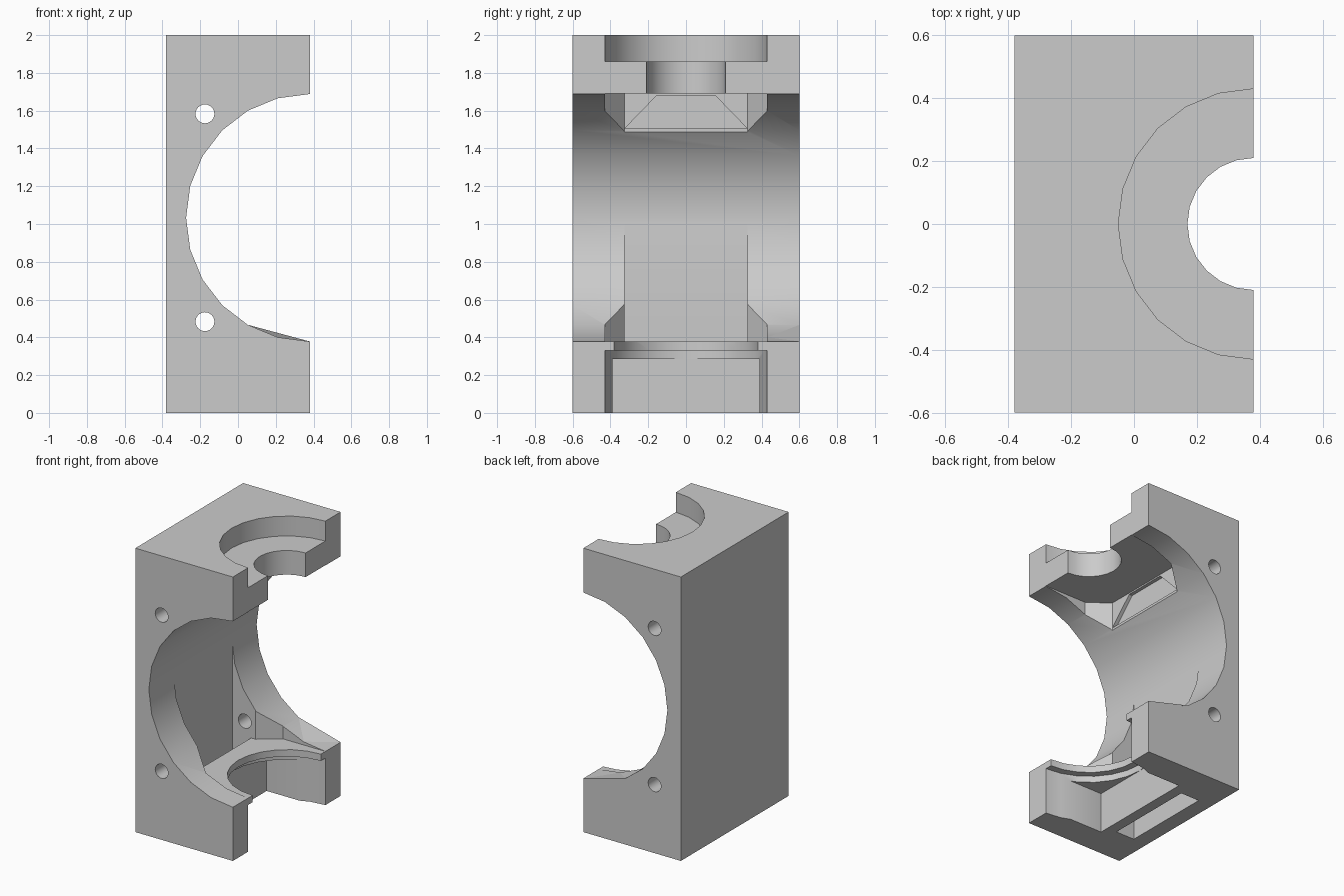
import bpy, bmesh, math

if "Cube" in bpy.data.objects:
    bpy.data.objects.remove(bpy.data.objects["Cube"])

grey = bpy.data.materials.new("light_grey")
grey.diffuse_color = (0.6, 0.6, 0.6, 1)
grey.use_nodes = True
grey.node_tree.nodes["Principled BSDF"].inputs["Base Color"].default_value = grey.diffuse_color


def prism(name, pts, lo, hi, axis="z"):
    """Extrude a 2D outline: (x, y) along z, (x, z) along y, (y, z) along x."""
    place = {"z": lambda a, b, h: (a, b, h),
             "y": lambda a, b, h: (a, h, b),
             "x": lambda a, b, h: (h, a, b)}[axis]
    bm = bmesh.new()
    low = [bm.verts.new(place(a, b, lo)) for a, b in pts]
    high = [bm.verts.new(place(a, b, hi)) for a, b in pts]
    bm.faces.new(low)
    bm.faces.new(high)
    n = len(pts)
    for i in range(n):
        j = (i + 1) % n
        bm.faces.new((low[i], low[j], high[j], high[i]))
    bmesh.ops.recalc_face_normals(bm, faces=bm.faces)
    mesh = bpy.data.meshes.new(name)
    bm.to_mesh(mesh)
    bm.free()
    mesh.materials.append(grey)
    ob = bpy.data.objects.new(name, mesh)
    bpy.context.collection.objects.link(ob)
    return ob


def circle(cx, cy, r, n=24):
    return [(cx + r * math.cos(math.tau * i / n), cy + r * math.sin(math.tau * i / n))
            for i in range(n)]


def rect(x0, x1, y0, y1):
    return [(x0, y0), (x1, y0), (x1, y1), (x0, y1)]


W, D, H = 0.38, 0.6, 2.0
BORE_Z, BORE_R = 1.033, 0.655
block = prism("housing_block", rect(-W, W, -D, D), 0, H)

# pocket outline with chamfered back corners
pocket = [(0.6, -0.43), (0.05, -0.43), (-0.09, -0.325),
          (-0.09, 0.325), (0.05, 0.43), (0.6, 0.43)]

cutters = [
    # large cross bore
    prism("bore_cut", circle(W, BORE_Z, BORE_R), -0.8, 0.8, "y"),
    # top counterbore and shaft hole
    prism("top_counterbore_cut", circle(W, 0, 0.43), 1.86, 2.2),
    prism("top_hole_cut", circle(W, 0, 0.21), 1.5, 1.95),
    # upper pocket and its shallow trapezoid recess
    prism("upper_pocket_cut", pocket, 1.3, 1.69),
    prism("upper_recess_cut", [(-0.325, 1.505), (0.325, 1.505), (0.155, 1.68), (-0.155, 1.68)],
          -0.115, 0.0, "x"),
    # lower pocket, rear channel and slot through the base
    prism("lower_pocket_cut", pocket, 0.378, 0.9),
    prism("rear_channel_cut", rect(-0.271, 0.1, -0.325, 0.325), 0.378, 1.03),
    prism("base_slot_cut", rect(-0.271, -0.125, -0.325, 0.325), -0.2, 0.5),
    # stepped opening in the base
    prism("base_ring_cut", circle(W, 0, 0.38), 0.2, 0.5),
    prism("base_round_cut", circle(W, 0, 0.43), -0.2, 0.33),
    prism("base_box_cut", rect(-0.05, 0.6, -0.39, 0.39), -0.2, 0.285),
]
# screw holes
for z in (0.483, 1.583):
    cutters.append(prism("screw_hole_cut", circle(-0.175, z, 0.05), -0.8, 0.8, "y"))

for c in cutters:
    mod = block.modifiers.new(c.name, "BOOLEAN")
    mod.operation = "DIFFERENCE"
    mod.solver = "EXACT"
    mod.object = c

# bake the cuts and remove the cutters
bpy.context.view_layer.update()
graph = bpy.context.evaluated_depsgraph_get()
baked = bpy.data.meshes.new_from_object(block.evaluated_get(graph))
block.modifiers.clear()
block.data = baked
for c in cutters:
    bpy.data.objects.remove(c)

# thin sloped fillet at the rear lower edge of the bore
bm = bmesh.new()
vs = [bm.verts.new(p) for p in ((0.053, 0.6, 0.466), (0.38, 0.6, 0.378),
                                (0.21, 0.6, 0.4), (0.21, 0.43, 0.4))]
for f in ((0, 1, 2), (0, 1, 3), (1, 2, 3), (0, 2, 3)):
    bm.faces.new([vs[i] for i in f])
bmesh.ops.recalc_face_normals(bm, faces=bm.faces)
mesh = bpy.data.meshes.new("rear_edge_fillet")
bm.to_mesh(mesh)
bm.free()
mesh.materials.append(grey)
fillet = bpy.data.objects.new("rear_edge_fillet", mesh)
bpy.context.collection.objects.link(fillet)

# smooth the round cuts, keep edges sharp
bpy.ops.object.select_all(action="DESELECT")
block.select_set(True)
bpy.context.view_layer.objects.active = block
bpy.ops.object.shade_smooth_by_angle(angle=math.radians(30))
